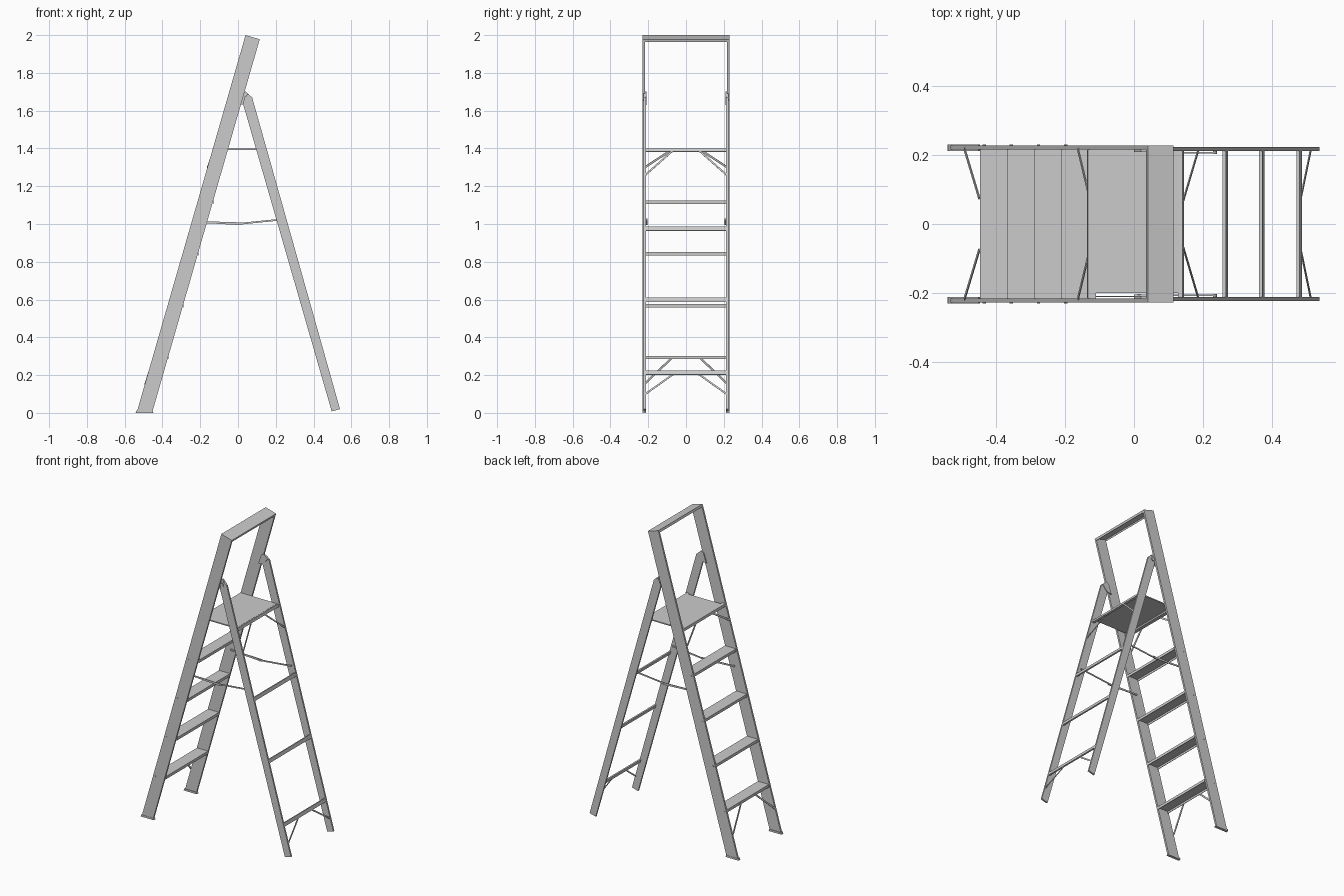
import bpy, bmesh, math
from mathutils import Vector

if "Cube" in bpy.data.objects:
    bpy.data.objects.remove(bpy.data.objects["Cube"])


def mesh_object(name, bm):
    bmesh.ops.recalc_face_normals(bm, faces=bm.faces)
    me = bpy.data.meshes.new(name)
    bm.to_mesh(me)
    bm.free()
    ob = bpy.data.objects.new(name, me)
    bpy.context.collection.objects.link(ob)
    return ob


def profile(name, pts, y0, y1, mirror=False):
    """Extrude an x-z outline from y0 to y1, optionally mirrored across y."""
    bm = bmesh.new()
    face = bm.faces.new([bm.verts.new((x, y0, z)) for x, z in pts])
    ext = bmesh.ops.extrude_face_region(bm, geom=[face])
    verts = [g for g in ext["geom"] if isinstance(g, bmesh.types.BMVert)]
    bmesh.ops.translate(bm, verts=verts, vec=(0, y1 - y0, 0))
    return both_sides(mesh_object(name, bm)) if mirror else mesh_object(name, bm)


def both_sides(ob):
    m = ob.modifiers.new("Mirror", "MIRROR")
    m.use_axis = (False, True, False)
    m.use_clip = False
    m.use_mirror_merge = False
    return ob


def strap(name, a, b, across, width, thick):
    """Flat bar from a to b, widened along the direction 'across'."""
    a, b = Vector(a), Vector(b)
    d = (b - a).normalized()
    n = d.cross(Vector(across)).normalized()
    w = n.cross(d).normalized() * width / 2
    n *= thick / 2
    bm = bmesh.new()
    ends = [[bm.verts.new(p + s * w + t * n)
             for s, t in ((-1, -1), (1, -1), (1, 1), (-1, 1))] for p in (a, b)]
    for ring in ends:
        bm.faces.new(ring)
    for i in range(4):
        j = (i + 1) % 4
        bm.faces.new((ends[0][i], ends[0][j], ends[1][j], ends[1][i]))
    return both_sides(mesh_object(name, bm))


def bolt(name, x, z, y, r, depth):
    bpy.ops.mesh.primitive_cylinder_add(vertices=10, radius=r, depth=depth,
                                        location=(0, 0, 0), rotation=(math.pi / 2, 0, 0))
    ob = bpy.context.object
    bpy.ops.object.transform_apply(location=False, rotation=True, scale=False)
    for v in ob.data.vertices:
        v.co += Vector((x, y, z))
    ob.name = name
    return both_sides(ob)


def front_x(z):
    return -0.537 + 0.2885 * z


def rear_x(z):
    return 0.545 - 0.2818 * z


# climbing side rails and their feet
profile("front_rail", [(-0.537, 0.0), (-0.455, 0.0), (0.115, 1.978), (0.04, 2.0)],
        0.217, 0.229, True)
profile("front_foot", [(-0.542, 0), (-0.448, 0), (-0.452, 0.012), (-0.538, 0.012)],
        0.213, 0.231, True)

# rear support rails with clipped top corners
profile("rear_rail", [(0.496, 0.008), (0.54, 0.02), (0.075, 1.67), (0.05, 1.69),
                      (0.028, 1.65), (0.027, 1.635)], 0.213, 0.224, True)

# hinge plates and pivots
profile("hinge_plate", [(0.0, 1.63), (0.035, 1.635), (0.068, 1.675), (0.04, 1.702), (0.02, 1.69)],
        0.209, 0.216, True)
bolt("hinge_pivot", 0.042, 1.665, 0.219, 0.012, 0.02)

# handle bar joining the rail tops
profile("top_bar", [(0.04, 2.0), (0.115, 1.978), (0.111, 1.964), (0.107, 1.965),
                    (0.110, 1.974), (0.041, 1.994), (0.038, 1.985), (0.0355, 1.986)], -0.225, 0.225)

# folded sheet steps with a rivet at each end
for i in range(4):
    z = 0.302 + 0.2743 * i
    a, b = front_x(z) + 0.002, front_x(z) + 0.082
    profile(f"step_{i + 1}", [(a, z), (b, z), (b, z - 0.018), (b - 0.003, z - 0.018),
                              (b - 0.003, z - 0.005), (a + 0.003, z - 0.005),
                              (a + 0.003, z - 0.018), (a, z - 0.018)], -0.219, 0.219)
    bolt(f"step_rivet_{i + 1}", a + 0.012, z - 0.01, 0.229, 0.005, 0.005)

# standing platform with its two carrier bars
profile("platform", [(-0.13, 1.40), (0.132, 1.40), (0.132, 1.393), (-0.13, 1.393)], -0.20, 0.217)
profile("platform_front_bar", [(-0.134, 1.40), (-0.11, 1.40), (-0.113, 1.384), (-0.137, 1.384)],
        -0.219, 0.219)
profile("platform_rear_bar", [(0.128, 1.398), (0.141, 1.401), (0.146, 1.384), (0.133, 1.381)],
        -0.219, 0.219)

# rear cross rungs, flush with the outer edge of the support rails
for i, z in enumerate((0.202, 0.588, 0.965)):
    x0, x1 = rear_x(z), rear_x(z + 0.022)
    profile(f"rear_rung_{i + 1}", [(x0, z), (x1, z + 0.022), (x1 - 0.009, z + 0.020),
                                   (x0 - 0.009, z - 0.002)], -0.215, 0.215)

# diagonal corner braces
FRONT, REAR = (1, 0, -0.29), (1, 0, 0.28)
strap("front_lower_brace", (-0.493, 0.218, 0.155), (-0.45, 0.075, 0.29), (0.28, 0, 0.96), 0.011, 0.003)
strap("rear_lower_brace", (0.514, 0.215, 0.10), (0.482, 0.06, 0.21), (-0.28, 0, 0.96), 0.009, 0.003)
strap("front_upper_brace", (-0.163, 0.218, 1.30), (-0.13, 0.08, 1.39), (0.28, 0, 0.96), 0.011, 0.003)
strap("rear_upper_brace", (0.187, 0.215, 1.26), (0.144, 0.07, 1.388), (-0.28, 0, 0.96), 0.009, 0.003)

# folding spreader links
profile("spreader_front_link", [(-0.20, 1.006), (-0.20, 1.015), (0.03, 1.008), (0.03, 0.997), (0, 0.995)],
        0.209, 0.213, True)
profile("spreader_rear_link", [(0.0, 0.996), (0.0, 1.005), (0.24, 1.029), (0.24, 1.020)],
        0.205, 0.209, True)
bolt("spreader_joint", 0.015, 1.002, 0.209, 0.006, 0.012)
bolt("spreader_front_pin", -0.195, 1.01, 0.216, 0.006, 0.018)
bolt("spreader_rear_pin", 0.235, 1.024, 0.211, 0.006, 0.014)
